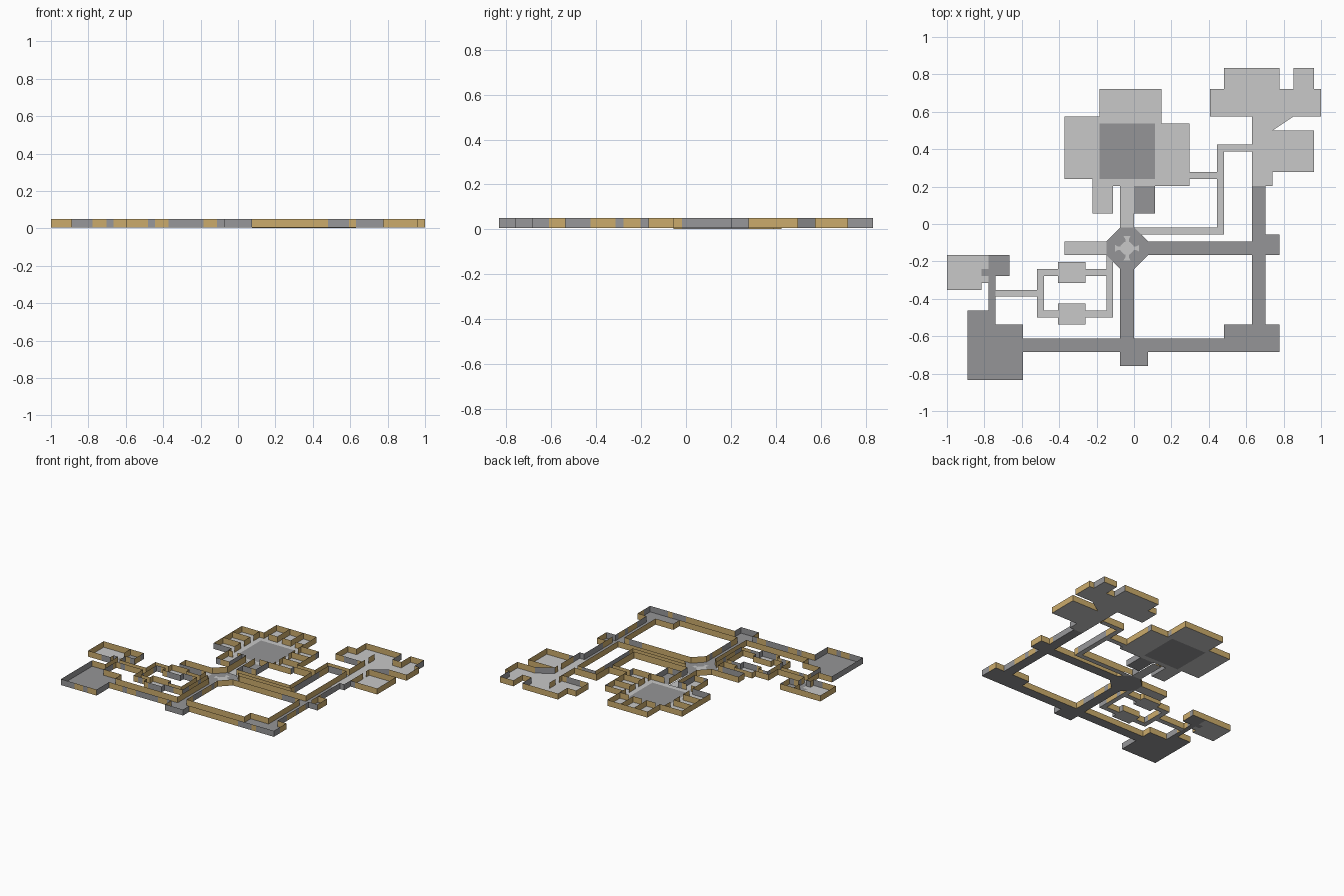
import bpy, bmesh, math

if "Cube" in bpy.data.objects:
    bpy.data.objects.remove(bpy.data.objects["Cube"])

# The plan sits on a 54 x 45 cell grid; cell coordinates map to world units
FLOOR, TOP = 0.006, 0.051
def P(x, y, z):
    return ((x - 27) / 27, (y - 22.5) / 27, z)

def mat(name, c):
    m = bpy.data.materials.new(name)
    m.diffuse_color = (*c, 1)
    m.use_nodes = True
    m.node_tree.nodes["Principled BSDF"].inputs["Base Color"].default_value = m.diffuse_color
    return m
light = mat("light_stone", (0.58, 0.58, 0.58))
dark = mat("dark_stone", (0.30, 0.30, 0.31))
tan = mat("tan_wall", (0.60, 0.41, 0.15))
grey = mat("grey_wall", (0.31, 0.31, 0.32))

def mesh_object(name, polys, mats):
    """polys: list of (points, material index)"""
    bm = bmesh.new()
    for pts, mi in polys:
        f = bm.faces.new([bm.verts.new(p) for p in pts])
        f.material_index = mi
    bmesh.ops.remove_doubles(bm, verts=bm.verts, dist=1e-5)
    me = bpy.data.meshes.new(name)
    bm.to_mesh(me)
    bm.free()
    for m in mats:
        me.materials.append(m)
    ob = bpy.data.objects.new(name, me)
    bpy.context.collection.objects.link(ob)

def floor(name, rects, m, z=FLOOR, extra=()):
    polys = [([P(a, b, z), P(c, b, z), P(c, d, z), P(a, d, z)], 0) for a, b, c, d in rects]
    polys += [([P(x, y, z) for x, y in pts], 0) for pts in extra]
    mesh_object(name, polys, [m])

# Rooms as (x0, y0, x1, y1)
central = [(21, 28, 31, 29), (21, 37, 31, 38), (21, 29, 22, 37), (30, 29, 31, 37),
           (17, 29, 21, 38), (22, 38, 31, 42), (31, 28, 35, 37), (21, 24, 24, 28)]
north_east = [(38, 38, 54, 42), (40, 42, 48, 45), (50, 42, 53, 45), (44, 28, 47, 38),
              (47, 30, 53, 36)]
west = [(0, 13, 5, 18), (5, 16, 6, 18), (5, 14, 6, 15), (7, 12, 13, 13), (13, 9, 14, 16),
        (14, 15, 16, 16), (20, 15, 23, 16), (14, 9, 16, 10), (20, 9, 23, 10),
        (16, 14, 20, 17), (16, 8, 20, 11), (23, 9, 24, 16), (17, 18, 23, 20)]
passages = [(25, 22, 27, 28), (29, 21, 40, 22), (39, 22, 40, 34), (40, 33, 44, 34),
            (35, 29, 39, 30)]
dark_rooms = [(22, 29, 30, 37), (27, 24, 30, 28), (3, 0, 11, 8), (3, 8, 7, 10),
              (6, 10, 7, 15), (6, 15, 9, 18), (5, 15, 6, 16), (11, 4, 48, 6),
              (25, 2, 29, 4), (40, 6, 48, 8), (44, 8, 46, 28), (46, 18, 48, 21),
              (29, 18, 44, 20), (25, 6, 27, 16)]
octagon = [(25, 22), (23, 20), (23, 18), (25, 16), (27, 16), (29, 18), (29, 20), (27, 22)]

floor("central_rooms_floor", central, light)
floor("north_east_rooms_floor", north_east, light, extra=[[(47, 36), (50, 38), (47, 38)]])
floor("west_rooms_floor", west, light, extra=[[(23, 16), (24, 16), (24, 17), (23, 18)]])
floor("sunken_passage_floor", passages, light, 0.001,
      extra=[[(28, 21), (29, 21), (29, 22), (27, 22)]])
floor("dark_rooms_floor", dark_rooms, dark)
floor("octagon_floor", [], dark, extra=[octagon])

# Light inlay in the octagon: a disc and four flared arms
inlay = [[(26 + math.cos(math.radians(22.5 + 45 * k)), 19 + math.sin(math.radians(22.5 + 45 * k)))
          for k in range(8)]]
for k in range(4):
    c, s = [(1, 0), (0, 1), (-1, 0), (0, -1)][k]
    inlay.append([(26 + c * u - s * v, 19 + s * u + c * v)
                  for u, v in ((0.9, -0.25), (1.3, -0.25), (1.75, -0.5), (1.75, 0.5),
                               (1.3, 0.25), (0.9, 0.25))])
floor("octagon_inlay", [], light, FLOOR + 0.004, inlay)

# Outer walls follow the edge of the floor plan
def cells(rects):
    return {(x, y) for a, b, c, d in rects for x in range(a, c) for y in range(b, d)}
low = cells(passages)
rooms = low | cells(central) | cells(north_east) | cells(west) | cells(dark_rooms)
filled = rooms | cells([(23, 16, 29, 22), (47, 36, 50, 38)])

# Bands of grey panels in the walls that face front and right
front_grey = [(3, 6), (8, 9), (14, 15), (17, 22), (24, 29), (40, 43), (44, 48)]
right_grey = [(0, 6), (8, 11), (14, 15), (17, 18), (22, 30), (36, 38), (42, 45)]
def band(v, bands):
    return int(any(a <= v < b for a, b in bands))

walls = []
def wall(x0, y0, x1, y1, mi=0, z=FLOOR):
    walls.append(([P(x0, y0, z), P(x1, y1, z), P(x1, y1, TOP), P(x0, y0, TOP)], mi))

for x, y in sorted(rooms):
    z = 0.001 if (x, y) in low else FLOOR
    if (x, y - 1) not in filled:
        wall(x, y, x + 1, y, band(x, front_grey), z)
    if (x + 1, y) not in filled:
        wall(x + 1, y, x + 1, y + 1, band(y, right_grey), z)
    if (x, y + 1) not in filled:
        wall(x + 1, y + 1, x, y + 1, 0, z)
    if (x - 1, y) not in filled:
        wall(x, y + 1, x, y, int(x == 3), z)
mesh_object("outer_walls", walls, [tan, grey])

# Dividing walls with door gaps
walls = []
for k in range(3):
    wall(23 + 3 * k, 38, 25 + 3 * k, 38)
    for x in (21, 31):
        wall(x, 30 + 3 * k, x, 32 + 3 * k)
for x in (25, 28):
    wall(x, 38, x, 42)
for y in (32, 35):
    wall(17, y, 21, y)
for y in (31, 34):
    wall(31, y, 35, y)
for w in [(21, 36, 21, 38), (31, 36, 31, 37), (31, 28, 31, 29), (21, 28, 22, 28),
          (23, 28, 24, 28), (27, 24, 27, 28), (28, 28, 30, 28),
          (44, 38, 44, 39), (44, 40, 44, 42), (47, 30, 47, 34), (47, 35, 47, 36),
          (47, 36, 50, 36), (46, 19, 46, 21), (6, 16, 6, 18)]:
    wall(*w)
mesh_object("dividing_walls", walls, [tan])

# Slanted walls around the octagon and the north-east hall
walls = []
for w in [(25, 22, 23, 20), (24, 17, 25, 16), (27, 16, 29, 18), (29, 20, 28, 21),
          (23, 16, 23, 18), (24, 16, 24, 17), (27, 22, 29, 22), (28, 21, 29, 21)]:
    wall(*w)
wall(47, 36, 50, 38, 1)
mesh_object("slanted_walls", walls, [tan, grey])
